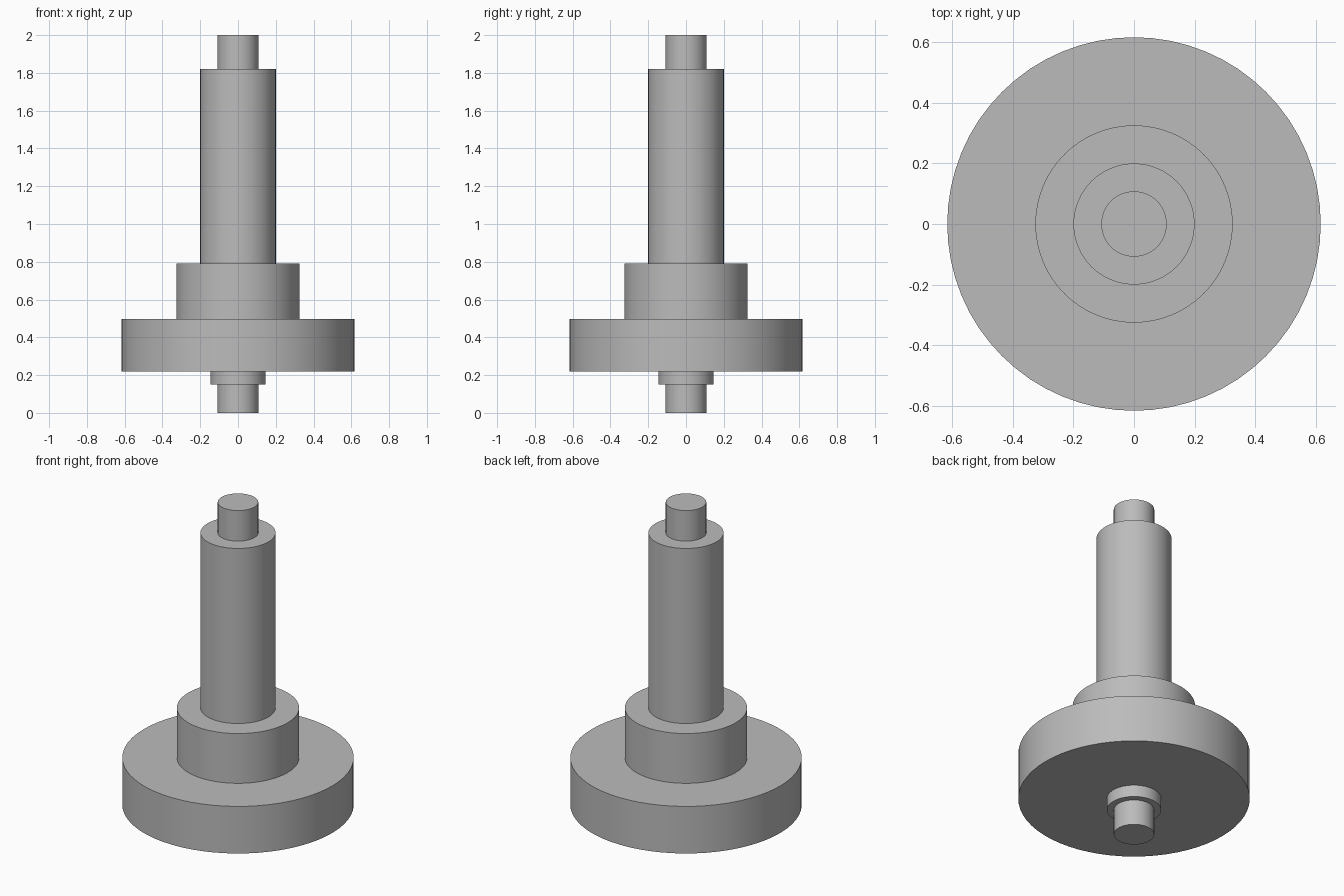
import bpy
import bmesh
from math import radians
from mathutils import Matrix, Vector

SEGMENTS = 64

default_cube = bpy.data.objects.get("Cube")
if default_cube:
    bpy.data.objects.remove(default_cube, do_unlink=True)

# Single plain metal colour
steel = bpy.data.materials.new("grey_steel")
steel.use_nodes = True
grey = (0.5, 0.5, 0.5, 1.0)
steel.diffuse_color = grey
steel.node_tree.nodes["Principled BSDF"].inputs["Base Color"].default_value = grey

# Shaft sections from bottom to top: radius, top height
sections = [
    (0.108, 0.15),   # lower journal
    (0.145, 0.22),   # collar
    (0.617, 0.497),  # flange disc
    (0.326, 0.79),   # hub
    (0.20, 1.82),    # main shaft
    (0.108, 2.0),    # upper journal
]

# Stepped half profile, closed on the axis
profile = [(0, 0)]
bottom = 0
for radius, top in sections:
    profile += [(radius, bottom), (radius, top)]
    bottom = top
profile.append((0, bottom))

# Turn the profile around the vertical axis
bm = bmesh.new()
verts = [bm.verts.new((r, 0, z)) for r, z in profile]
edges = [bm.edges.new(pair) for pair in zip(verts, verts[1:])]
bmesh.ops.spin(bm, geom=verts + edges, cent=(0, 0, 0), axis=(0, 0, 1),
               angle=radians(360), steps=SEGMENTS, use_merge=True)
bmesh.ops.remove_doubles(bm, verts=bm.verts, dist=0.0001)
bmesh.ops.recalc_face_normals(bm, faces=bm.faces)

mesh = bpy.data.meshes.new("stepped_shaft")
bm.to_mesh(mesh)
bm.free()
mesh.materials.append(steel)
shaft = bpy.data.objects.new("stepped_shaft", mesh)
bpy.context.collection.objects.link(shaft)

# Smooth walls, sharp shoulders
bpy.ops.object.select_all(action="DESELECT")
shaft.select_set(True)
bpy.context.view_layer.objects.active = shaft
bpy.ops.object.shade_smooth_by_angle(angle=radians(30))
